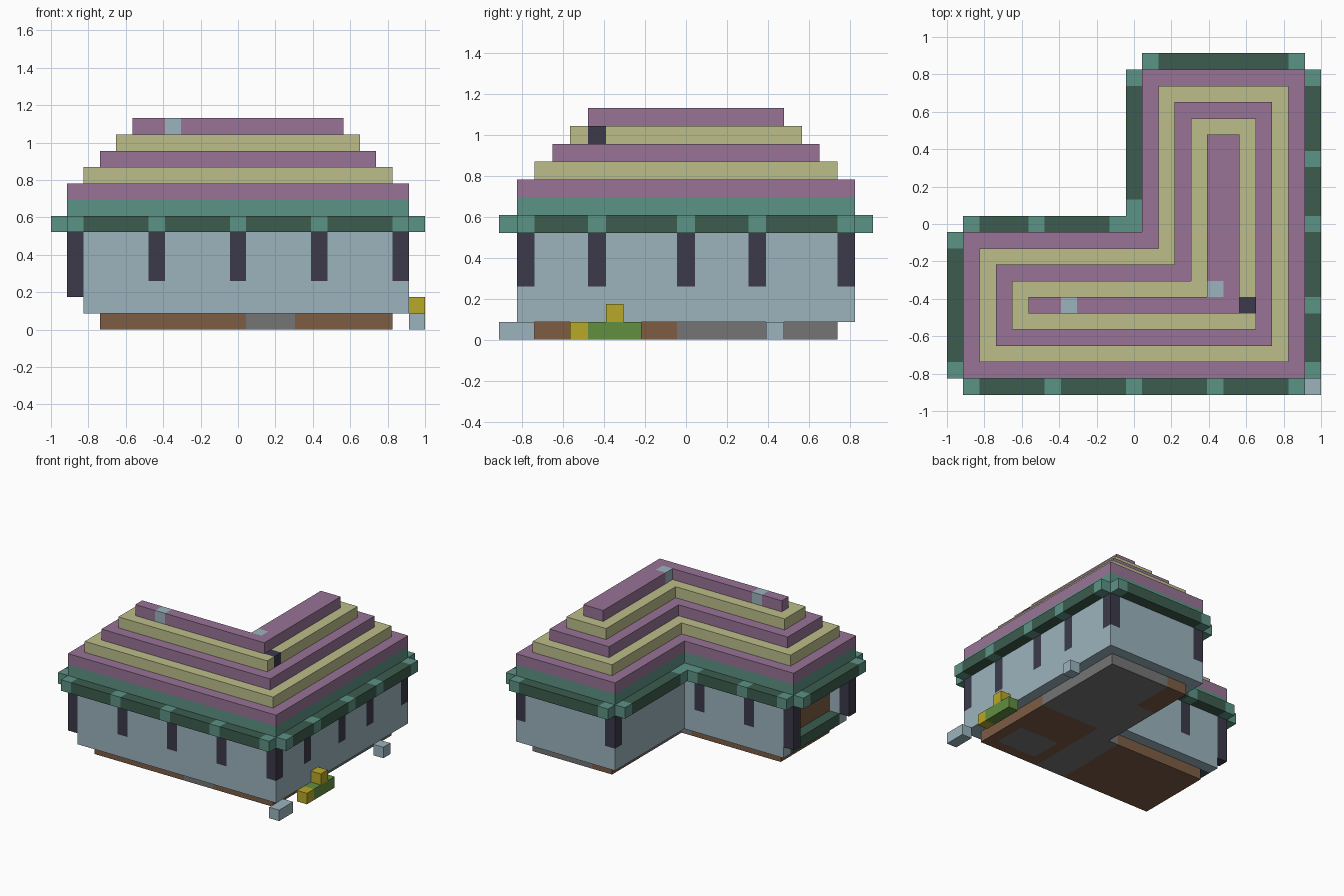
import bpy, bmesh
from math import radians
from mathutils import Vector

cube = bpy.data.objects.get("Cube")
if cube:
    bpy.data.objects.remove(cube, do_unlink=True)

U = 2 / 23  # edge of one building block

# Flat colours
def linear(c):
    c /= 255
    return c / 12.92 if c <= 0.04045 else ((c + 0.055) / 1.055) ** 2.4

PALETTE = {
    "teal": (92, 147, 133), "dark_green": (60, 92, 78), "purple": (152, 116, 150),
    "straw": (188, 190, 138), "pale_blue": (156, 180, 190), "charcoal": (60, 58, 74),
    "brown": (125, 92, 68), "grey": (117, 117, 117), "gold": (184, 168, 40),
    "leaf_green": (98, 143, 64),
}
NAMES = list(PALETTE)
mats = []
for name, rgb in PALETTE.items():
    m = bpy.data.materials.new(name)
    m.use_nodes = True
    col = (*[linear(c) for c in rgb], 1)
    m.diffuse_color = col
    m.node_tree.nodes["Principled BSDF"].inputs["Base Color"].default_value = col
    mats.append(m)

blocks = {}  # (i, j, k) -> (part, colour)


def fill(part, colour, xs, ys, zs):
    """Fill a box of blocks; ranges are half open."""
    for i in range(*xs):
        for j in range(*ys):
            for k in range(*zs):
                blocks[i, j, k] = (part, colour)


def block(part, colour, i, j, k, height=1):
    fill(part, colour, (i, i + 1), (j, j + 1), (k, k + height))


def l_shape(part, colour, inset, zs, left=1):
    """L-shaped slab: a long front wing and a right wing running back."""
    n = inset
    fill(part, colour, (left + n, 22 - n), (1 + n, 10 - n), zs)
    fill(part, colour, (12 + n, 22 - n), (1 + n, 20 - n), zs)


# Foundation with a patchwork of brown and grey
l_shape("foundation", "brown", 1, (0, 1), left=2)
for (i, j, k) in list(blocks):
    paved = j >= 10 or 12 <= i <= 14 or (16 <= i <= 19 and 3 <= j <= 5)
    if paved and not (i <= 14 and j >= 15):
        blocks[i, j, k] = ("foundation", "grey")

# Walls with a recessed opening at the left-hand end
l_shape("walls", "pale_blue", 0, (1, 6), left=2)
for j in range(2, 9):
    for k in range(2, 6):
        del blocks[2, j, k]
fill("end_panel", "brown", (3, 4), (2, 9), (2, 6))
fill("end_sill", "dark_green", (2, 3), (2, 9), (1, 2))

# Posts set flush into the walls
front_posts, side_posts, back_posts = (6, 11, 16, 21), (5, 10, 14, 19), (5, 10)
for i in front_posts:
    block("wall_posts", "charcoal", i, 1, 3, 3)
for j in side_posts:
    block("wall_posts", "charcoal", 21, j, 3, 3)
for i in back_posts:
    block("wall_posts", "charcoal", i, 9, 3, 3)
block("wall_posts", "charcoal", 12, 19, 3, 3)
for j in (1, 9):
    block("end_posts", "charcoal", 1, j, 2, 4)

# Eaves: a dark band with teal rafter ends
l_shape("eaves", "dark_green", 0, (6, 7))
footprint = [(i, j) for (i, j, k) in blocks if k == 6]
for i, j in footprint:
    for di, dj in ((1, 0), (-1, 0), (0, 1), (0, -1)):
        blocks.setdefault((i + di, j + dj, 6), ("eaves", "dark_green"))
rafters = [(i, 0) for i in (1,) + front_posts]
rafters += [(22, j) for j in (1,) + side_posts]
rafters += [(i, 10) for i in (1,) + back_posts]
rafters += [(0, 1), (0, 9), (11, 10), (11, 11), (11, 19), (12, 20), (21, 20)]
for i, j in rafters:
    block("eaves", "teal", i, j, 6)

# Stepped roof
l_shape("roof_base", "teal", 0, (7, 8))
for n in range(5):
    l_shape("roof_tiers", "straw" if n % 2 else "purple", n, (8 + n, 9 + n))
block("roof_tiers", "pale_blue", 7, 5, 12)
block("roof_tiers", "pale_blue", 16, 6, 12)
block("roof_tiers", "charcoal", 18, 5, 11)

# Garden and loose stones beside the house
fill("hedge", "leaf_green", (22, 23), (5, 8), (0, 1))
block("flowers", "gold", 22, 4, 0)
block("flowers", "gold", 22, 6, 1)
fill("stones", "pale_blue", (22, 23), (0, 2), (0, 1))
block("stones", "pale_blue", 22, 15, 0)

# Skin the exposed sides of every part
ORIGIN = Vector((-11.5, -10.5, 0))
for part in sorted({p for p, c in blocks.values()}):
    bm = bmesh.new()
    for cell, (owner, colour) in blocks.items():
        if owner != part:
            continue
        centre = Vector(cell) + ORIGIN + Vector((0.5, 0.5, 0.5))
        for axis in range(3):
            for sign in (1, -1):
                near = list(cell)
                near[axis] += sign
                if tuple(near) in blocks:
                    continue
                n, a, b = Vector(), Vector(), Vector()
                n[axis] = sign / 2
                a[(axis + 1) % 3] = 0.5
                b[(axis + 2) % 3] = sign / 2
                ring = (-a - b, a - b, a + b, b - a)
                face = bm.faces.new([bm.verts.new((centre + n + r) * U) for r in ring])
                face.material_index = NAMES.index(colour)
    bmesh.ops.remove_doubles(bm, verts=bm.verts, dist=U / 100)
    bmesh.ops.dissolve_limit(bm, angle_limit=radians(1), verts=bm.verts,
                             edges=bm.edges, delimit={'MATERIAL'})
    mesh = bpy.data.meshes.new(part)
    bm.to_mesh(mesh)
    bm.free()
    for m in mats:
        mesh.materials.append(m)
    bpy.context.collection.objects.link(bpy.data.objects.new(part, mesh))
